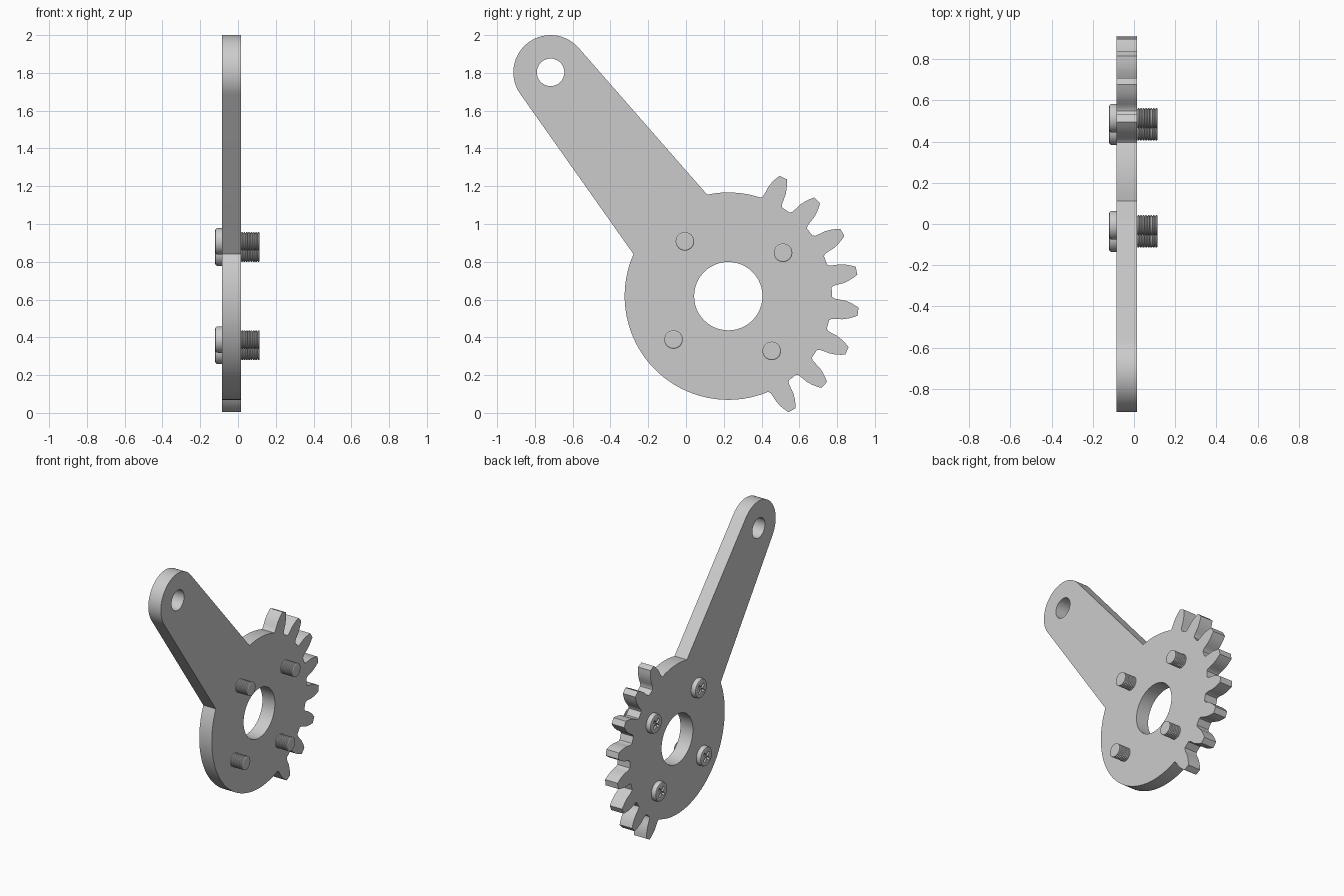
import bpy
import bmesh
from math import radians, sin, cos, pi
from mathutils import Vector, Matrix

if "Cube" in bpy.data.objects:
    bpy.data.objects.remove(bpy.data.objects["Cube"])

grey = bpy.data.materials.new("plain_grey")
grey.use_nodes = True
colour = (0.6, 0.6, 0.6, 1)
grey.diffuse_color = colour
grey.node_tree.nodes["Principled BSDF"].inputs["Base Color"].default_value = colour

HUB, HUB_R = (0.224, 0.618), 0.549
TIP, TIP_R = (-0.717, 1.803), 0.197
BACK_X, FACE_X = -0.086, 0.015


def polar(centre, r, degrees):
    a = radians(degrees)
    return (centre[0] + r * cos(a), centre[1] + r * sin(a))


def arc(centre, r, start, end, steps):
    return [polar(centre, r, start + (end - start) * i / steps) for i in range(steps + 1)]


def smooth(obj):
    bpy.ops.object.select_all(action="DESELECT")
    obj.select_set(True)
    bpy.context.view_layer.objects.active = obj
    bpy.ops.object.shade_smooth_by_angle(angle=radians(30))


def link(name, data):
    obj = bpy.data.objects.new(name, data)
    bpy.context.scene.collection.objects.link(obj)
    return obj


# Plate outline: gear teeth, hub rim, tapered arm, rim again
flank = [(0.549, 6.5), (0.56, 5.6), (0.585, 5.1), (0.615, 4.7),
         (0.645, 3.8), (0.67, 2.8), (0.692, 1.8)]
outline = []
for i in range(8):
    mid = -60.8 + 18 * i
    outline += [polar(HUB, r, mid - half) for r, half in flank]
    outline += [polar(HUB, r, mid + half) for r, half in reversed(flank)]
outline += arc(HUB, HUB_R, 75, 101.8, 7)
outline += arc(TIP, TIP_R, 41.2, 215.9, 28)
outline += arc(HUB, HUB_R, 156.1, 290, 34)

hub_hole = arc(HUB, 0.181, 0, 360, 48)[:-1]
arm_hole = arc(TIP, 0.073, 0, 360, 32)[:-1]

curve = bpy.data.curves.new("lever_plate", "CURVE")
curve.dimensions = "2D"
curve.fill_mode = "BOTH"
curve.extrude = (FACE_X - BACK_X) / 2
for loop in (outline, hub_hole, arm_hole):
    spline = curve.splines.new("POLY")
    spline.points.add(len(loop) - 1)
    for point, (u, v) in zip(spline.points, loop):
        point.co = (u, v, 0, 1)
    spline.use_cyclic_u = True
curve.materials.append(grey)
plate = link("lever_plate", curve)
plate.rotation_euler = (pi / 2, 0, pi / 2)
plate.location.x = (FACE_X + BACK_X) / 2
bpy.ops.object.select_all(action="DESELECT")
plate.select_set(True)
bpy.context.view_layer.objects.active = plate
bpy.ops.object.convert(target="MESH")
plate = bpy.context.view_layer.objects.active
bm = bmesh.new()
bm.from_mesh(plate.data)
bmesh.ops.remove_doubles(bm, verts=bm.verts, dist=0.0001)
bmesh.ops.recalc_face_normals(bm, faces=bm.faces)
bm.to_mesh(plate.data)
bm.free()
smooth(plate)


# Screws: turned profile along x with rounded head and ridged thread
profile = [(-0.121, 0), (-0.121, 0.058), (-0.118, 0.065), (-0.112, 0.069),
           (-0.105, 0.07), (BACK_X, 0.07), (BACK_X, 0.043), (FACE_X, 0.043)]
ridges = 8
pitch = (0.115 - FACE_X) / ridges
for i in range(ridges):
    x = FACE_X + pitch * i
    profile += [(x + pitch * 0.3, 0.049), (x + pitch * 0.7, 0.049), (x + pitch, 0.043)]
profile.append((0.115, 0))

bm = bmesh.new()
verts = [bm.verts.new((x, r, 0)) for x, r in profile]
edges = [bm.edges.new(pair) for pair in zip(verts, verts[1:])]
bmesh.ops.spin(bm, geom=verts + edges, cent=(0, 0, 0), axis=(1, 0, 0),
               angle=2 * pi, steps=32)
bmesh.ops.remove_doubles(bm, verts=bm.verts, dist=0.0001)
bmesh.ops.recalc_face_normals(bm, faces=bm.faces)
mesh = bpy.data.meshes.new("screw")
bm.to_mesh(mesh)
bm.free()
mesh.materials.append(grey)
screw = link("screw_1", mesh)

# Cross recess in the head
cutters = []
for turn in (45, 135):
    bm = bmesh.new()
    bmesh.ops.create_cube(bm, size=1)
    bmesh.ops.scale(bm, vec=(0.04, 0.078, 0.018), verts=bm.verts)
    bmesh.ops.rotate(bm, verts=bm.verts, matrix=Matrix.Rotation(radians(turn), 3, "X"))
    bmesh.ops.translate(bm, verts=bm.verts, vec=Vector((-0.121, 0, 0)))
    cut_mesh = bpy.data.meshes.new("recess_cutter")
    bm.to_mesh(cut_mesh)
    bm.free()
    cut_mesh.materials.append(grey)
    cutter = link("recess_cutter", cut_mesh)
    cutter.hide_render = True
    cutters.append(cutter)
    mod = screw.modifiers.new("recess", "BOOLEAN")
    mod.operation = "DIFFERENCE"
    mod.solver = "EXACT"
    mod.object = cutter
bpy.ops.object.select_all(action="DESELECT")
screw.select_set(True)
bpy.context.view_layer.objects.active = screw
for name in [m.name for m in screw.modifiers]:
    bpy.ops.object.modifier_apply(modifier=name)
for cutter in cutters:
    bpy.data.objects.remove(cutter)
smooth(screw)

# Four screws around the hub
for i in range(4):
    obj = screw if i == 0 else link("screw_%d" % (i + 1), screw.data)
    obj.location = (0, *polar(HUB, 0.37, 38.4 + 90 * i))
